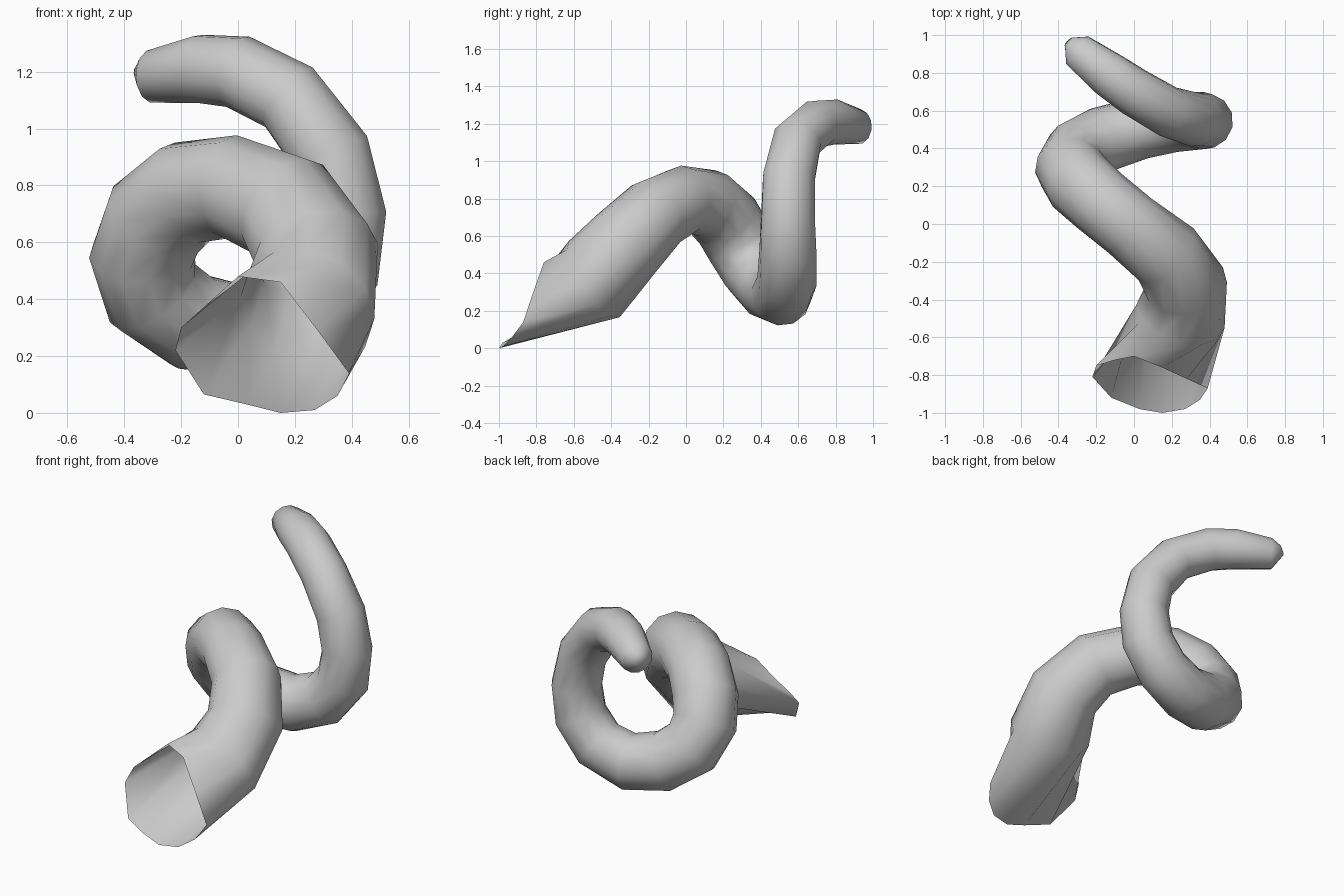
import bpy, bmesh, math
from mathutils import Vector

if "Cube" in bpy.data.objects:
    bpy.data.objects.remove(bpy.data.objects["Cube"])

# Wide oblique open mouth of the horn (12 corners)
mouth = [(.39, -.87, .14), (.35, -.93, .06), (.27, -.98, .01), (.15, -1, 0),
         (.03, -.98, .03), (-.12, -.92, .065), (-.22, -.81, .22), (-.20, -.75, .30),
         (-.10, -.72, .39), (0, -.70, .48), (.15, -.76, .46), (.28, -.82, .29)]

# Spiral centre line: x, y, z, radius
path = [(.245, -.49, .37, .245), (.275, -.32, .56, .22), (.17, -.16, .72, .20),
        (-.02, -.01, .795, .183), (-.18, .12, .775, .185), (-.29, .22, .68, .19),
        (-.338, .295, .55, .187), (-.30, .37, .42, .183), (-.16, .45, .32, .175),
        (.04, .51, .287, .167), (.23, .54, .36, .16), (.35, .545, .51, .155),
        (.378, .545, .70, .147), (.33, .55, .91, .143), (.18, .595, 1.11, .135),
        (.0, .70, 1.20, .13), (-.13, .79, 1.21, .122), (-.30, .92, 1.185, .095),
        (-.345, .965, 1.205, .03)]

N = 12
bm = bmesh.new()
rings = [[bm.verts.new(p) for p in mouth]]
start = sum((Vector(p) for p in mouth), Vector()) / N
centres = [start] + [Vector(p[:3]) for p in path]
u = Vector((1, 0, 0))

# Sweep tapering rings along the path without twist
for i, (x, y, z, r) in enumerate(path, 1):
    ahead = centres[min(i + 1, len(centres) - 1)]
    t = (ahead - centres[i - 1]).normalized()
    u = (u - t * u.dot(t)).normalized()
    v = t.cross(u)
    rings.append([bm.verts.new(centres[i] + r * (u * math.cos(a) + v * math.sin(a)))
                  for a in (2 * math.pi * k / N for k in range(N))])

for a, b in zip(rings, rings[1:]):
    for k in range(N):
        j = (k + 1) % N
        bm.faces.new((a[k], a[j], b[j], b[k]))

# Closed tip; the mouth stays open
bm.faces.new(rings[-1])
bmesh.ops.recalc_face_normals(bm, faces=bm.faces)

mesh = bpy.data.meshes.new("spiral_horn")
bm.to_mesh(mesh)
bm.free()
horn = bpy.data.objects.new("spiral_horn", mesh)
bpy.context.collection.objects.link(horn)
bpy.context.view_layer.objects.active = horn
horn.select_set(True)
bpy.ops.object.shade_smooth_by_angle(angle=math.radians(80))
